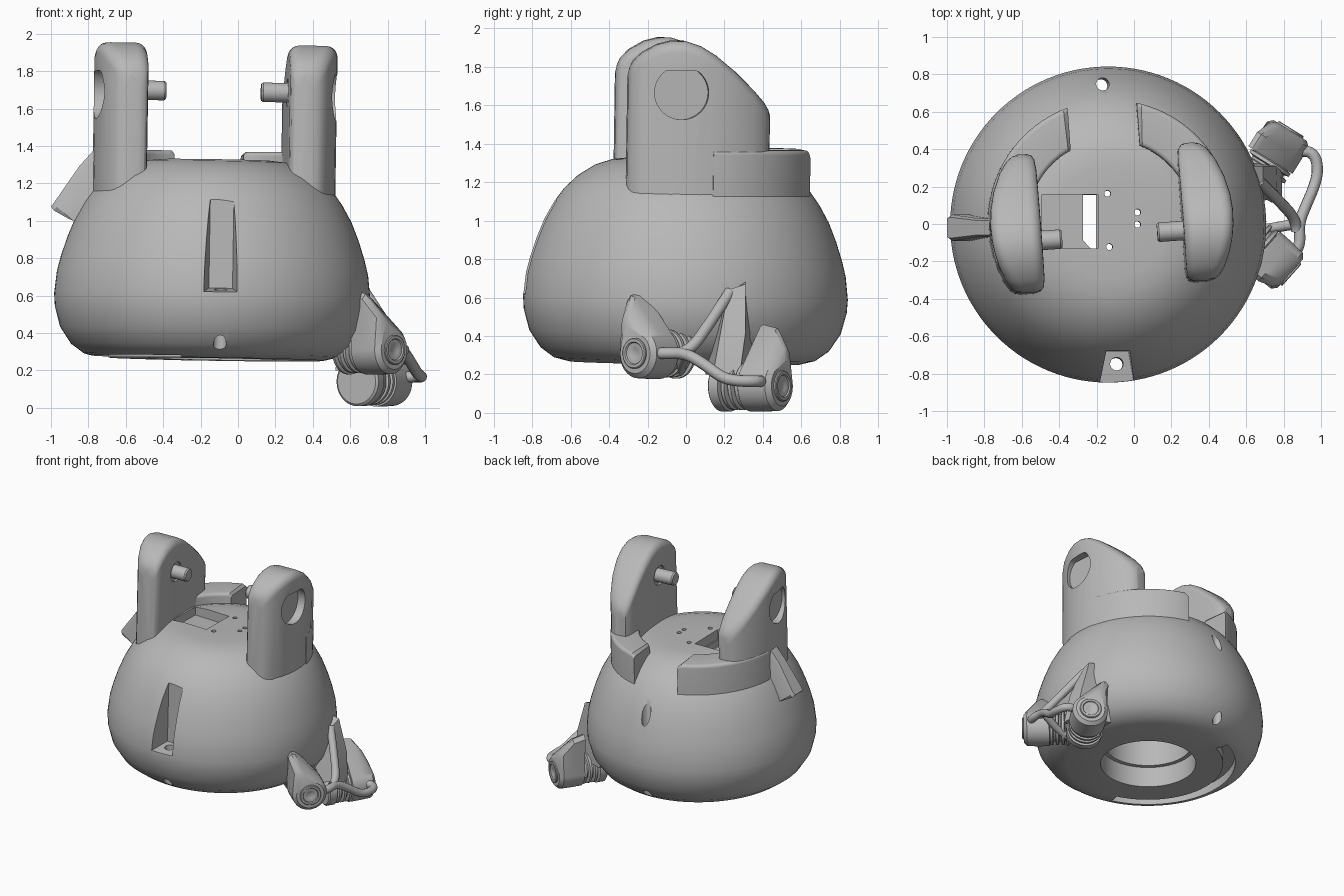
import bpy, bmesh
from math import sin, cos, acos, pi, radians, sqrt
from mathutils import Vector, Matrix, Euler

cube = bpy.data.objects.get("Cube")
if cube:
    bpy.data.objects.remove(cube, do_unlink=True)

GREY = (0.48, 0.48, 0.48, 1)
grey = bpy.data.materials.new("plain_grey")
grey.use_nodes = True
grey.diffuse_color = GREY
bsdf = next(n for n in grey.node_tree.nodes if n.type == 'BSDF_PRINCIPLED')
bsdf.inputs["Base Color"].default_value = GREY

Z = Vector((0, 0, 1))
parts = []
# The shell leans very slightly; the posts are also turned a little about z
LEAN = (Matrix.Translation((-0.135, 0, 0.8)) @ Euler((-0.015, 0.016, 0)).to_matrix().to_4x4()
        @ Matrix.Translation((0, 0, -0.8)))
TURN = LEAN @ Matrix.Rotation(radians(4), 4, 'Z')


def add(name, mesh):
    obj = bpy.data.objects.new(name, mesh)
    bpy.context.collection.objects.link(obj)
    mesh.materials.clear()
    mesh.materials.append(grey)
    parts.append(obj)
    return obj


def loft(name, sections, matrix=None):
    """Skin a row of equal point loops and cap both ends."""
    bm = bmesh.new()
    rings = [[bm.verts.new(p) for p in s] for s in sections]
    n = len(rings[0])
    for a, b in zip(rings, rings[1:]):
        for i in range(n):
            j = (i + 1) % n
            bm.faces.new((a[i], a[j], b[j], b[i]))
    bm.faces.new(rings[0][::-1])
    bm.faces.new(rings[-1])
    if matrix:
        bm.transform(matrix)
    bmesh.ops.recalc_face_normals(bm, faces=bm.faces)
    mesh = bpy.data.meshes.new(name)
    bm.to_mesh(mesh)
    bm.free()
    return add(name, mesh)


def lathe(name, origin, axis, profile, n=40, matrix=None):
    """Turn (distance, radius) pairs around an axis."""
    o, w = Vector(origin), Vector(axis).normalized()
    u = w.orthogonal().normalized()
    v = w.cross(u)
    return loft(name, [[o + w * t + (u * cos(2 * pi * i / n) + v * sin(2 * pi * i / n)) * r
                        for i in range(n)] for t, r in profile], matrix)


def box(name, x0, x1, y0, y1, z0, z1, matrix=None):
    return loft(name, [[(x0, y0, z), (x1, y0, z), (x1, y1, z), (x0, y1, z)]
                       for z in (z0, z1)], matrix)


def cut(target, *cutters):
    for c in cutters:
        mod = target.modifiers.new("cut", 'BOOLEAN')
        mod.operation, mod.solver, mod.object = 'DIFFERENCE', 'EXACT', c
        bpy.context.view_layer.update()
        graph = bpy.context.evaluated_depsgraph_get()
        mesh = bpy.data.meshes.new_from_object(target.evaluated_get(graph))
        target.modifiers.clear()
        target.data = mesh
        parts.remove(c)
        bpy.data.objects.remove(c, do_unlink=True)


def rounded(x0, x1, z0, z1, b, steps=5):
    """Upright rectangle with its two top corners rounded."""
    arc = [pi / 2 * k / steps for k in range(steps + 1)]
    return ([(x0, z0)] + [(x0 + b - b * cos(a), z1 - b + b * sin(a)) for a in arc]
            + [(x1 - b + b * sin(a), z1 - b + b * cos(a)) for a in arc] + [(x1, z0)])


# Domed shell with its cavity, pocket, slot and holes
shell_profile = [(.26, .6), (.28, .68), (.33, .75), (.42, .81), (.53, .84), (.6, .845),
                 (.72, .832), (.8, .812), (.9, .78), (1.0, .74), (1.09, .69), (1.16, .64),
                 (1.23, .567), (1.285, .48), (1.315, .39), (1.325, .3)]
shell = lathe("domed_shell", (0, 0, 0), Z, shell_profile, 112, LEAN)
cut(shell,
    lathe("cavity", (0, 0, 0), Z, [(.1, .35), (.42, .35), (.421, .32), (1.2, .32)], 64, LEAN),
    box("pocket", -.365, -.065, -.14, .15, 1.25, 1.5, LEAN),
    box("through_slot", -.145, -.075, -.14, .15, 1.0, 1.5, LEAN),
    loft("front_slot", [[(.045 - w, y, z0), (.045 + w, y, z0), (.045 + w, y, z1), (.045 - w, y, z1)]
                        for y, w, z0, z1 in ((-.68, .063, .63, 1.12), (-.9, .1, .6, 1.12))], LEAN),
    loft("base_groove", [[(r * cos(a), r * sin(a), z) for r, z in
                          ((.55, .1), (.64, .1), (.64, .34), (.55, .34))]
                         for a in [radians(115 + 5 * k) for k in range(29)]], LEAN))
for x, y in ((-.015, .155), (-.005, -.13), (.145, .055), (.145, -.01)):
    cut(shell, lathe("small_hole", (x, y, 1.1), Z, [(0, .017), (.4, .017)], 16, LEAN))
for x, y in ((-.035, .745), (.045, -.745)):
    cut(shell, lathe("edge_hole", (x, y, .1), Z, [(0, .035), (1.2, .035)], 24, LEAN))

# Pair of upright posts, each with an outer recess, a peg and a shoulder
post_rows = [(-.35, 1.76, .045), (-.342, 1.8, .02), (-.325, 1.835, .006), (-.28, 1.88, 0),
             (-.2, 1.925, 0), (-.13, 1.943, 0), (-.06, 1.943, 0), (.02, 1.918, 0), (.1, 1.87, 0),
             (.2, 1.79, 0), (.3, 1.695, 0), (.36, 1.63, .006), (.385, 1.59, .02), (.393, 1.56, .045)]
for side, s, peg in (("left", 1, .14), ("right", -1, .11)):
    rows = []
    for y, top, inset in post_rows:
        outer = sqrt(.65 ** 2 - y * y) - inset
        rows.append([(s * x, y, z) for x, z in rounded(.38 + inset, outer, 1.0, top, .06)])
    post = loft(side + "_post", rows, TURN)
    circle = [(-.08 + .14 * cos(k * pi / 24), min(1.79, 1.675 + .14 * sin(k * pi / 24)))
              for k in range(48)]
    cut(post, loft("recess", [[(s * x, y, z) for y, z in circle] for x in (.585, .8)], TURN),
        lathe("peg_seat", (s * .36, -.075, 1.69), (s, 0, 0), [(0, .075), (.035, .075)], 32, TURN))
    lathe(side + "_peg", (s * .42, -.075, 1.69), (-s, 0, 0),
          [(0, .052), (peg + .03, .052), (peg + .04, .045)], 32, TURN)
    start = radians(8)
    rows = []
    for k in range(19):
        inset = .02 if k == 18 else 0
        row = []
        for r, z in rounded(.44, .655, 1.0, 1.378 - inset, .025):
            a = start + (acos(.185 / r) - start) * (min(k, 17.6) / 17.6)
            row.append((s * r * cos(a), r * sin(a), z))
        rows.append(row)
    loft(side + "_shoulder", rows, TURN)

# Sloping fin on the outer side
fin = []
for x0, z0, x1, z1, w in ((-1.0, 1.075, -.905, 1.01, .06), (-.985, 1.095, -.88, 1.0, .07),
                          (-.85, 1.29, -.7, 1.0, .05), (-.76, 1.39, -.6, 1.05, .047)):
    fin.append([(x0, -.02 - w * .8, z0), (x0, -.02 + w * .8, z0),
                (x0 + .015, -.02 + w, z0 - .02), (x1, -.02 + w, z1),
                (x1, -.02 - w, z1), (x0 + .015, -.02 - w, z0 - .02)])
loft("side_fin", fin)


# Two clamp lugs: teardrop cap, screw and grooved spool
def teardrop(r, ax, az, steps=28):
    arc = [radians(177 + 230 * k / steps) for k in range(steps + 1)]
    return ([(r * cos(a), r * sin(a)) for a in arc]
            + [(ax + .03, az), (ax, az + .01), (ax - .025, az - .02)])


lugs = (("front", (.835, -.265, .31), (.74, -.66, 0), (.66, .74, 0), .34),
        ("back", (.835, .5, .14), (.53, .85, 0), (.85, -.53, 0), .38))
for name, origin, axis, across, length in lugs:
    o, w, p = Vector(origin), Vector(axis).normalized(), Vector(across)
    cap = [(0, .105, -.06, .13), (-.025, .13, -.09, .19), (-.1, .133, -.12, .29), (-.19, .133, -.12, .31)]
    loft(name + "_lug_cap", [[o + w * t + p * a + Z * b for a, b in teardrop(r, ax, az)]
                             for t, r, ax, az in cap])
    lathe(name + "_screw", o, w, [(-.01, .08), (.008, .08), (.012, .075), (.012, .06),
                                  (.005, .055), (.005, .03), (.002, .025)], 32)
    grooves = [(-.15, .1)]
    for k in range(3):
        t = -.19 - .042 * k
        grooves += [(t, .1), (t - .006, .125), (t - .024, .125), (t - .03, .1)]
    grooves += [(-.31, .1), (-.315, .132), (-length + .01, .132), (-length, .12)]
    lathe(name + "_spool", o, w, grooves, 40)

# Tall web that ties the back spool to the shell
loft("spool_web", [[(.52, .1, .2), (.79, .14, .2), (.79, .28, .2), (.52, .36, .2)],
                   [(.55, .15, .42), (.765, .18, .42), (.76, .31, .42), (.55, .34, .42)],
                   [(.6, .22, .64), (.69, .22, .64), (.69, .31, .67), (.6, .31, .69)]])


# Bent wire linking the two spools
def wire(name, points, radius=.03):
    data = bpy.data.curves.new(name, 'CURVE')
    data.dimensions = '3D'
    data.bevel_depth, data.bevel_resolution = radius, 4
    data.resolution_u, data.use_fill_caps = 6, True
    spline = data.splines.new('NURBS')
    spline.points.add(len(points) - 1)
    for q, co in zip(spline.points, points):
        q.co = (*co, 1)
    spline.use_endpoint_u, spline.order_u = True, 3
    temp = bpy.data.objects.new(name + "_path", data)
    bpy.context.collection.objects.link(temp)
    bpy.context.view_layer.update()
    graph = bpy.context.evaluated_depsgraph_get()
    mesh = bpy.data.meshes.new_from_object(temp.evaluated_get(graph))
    bpy.data.objects.remove(temp, do_unlink=True)
    add(name, mesh)


wire("link_hook", [(.74, -.17, .31), (.86, -.16, .31), (.89, -.1, .31), (.88, 0, .31),
                   (.92, .1, .25), (.96, .19, .18), (.985, .28, .165), (.97, .37, .165),
                   (.9, .4, .165), (.78, .36, .165)])
wire("link_strut", [(.87, -.04, .31), (.87, .02, .32), (.78, .12, .46), (.67, .23, .63)])
wire("link_brace", [(.87, 0, .31), (.8, -.01, .28), (.7, -.03, .24), (.62, -.03, .22)], .028)

# Smooth shading that keeps the hard edges
bpy.ops.object.select_all(action='DESELECT')
for obj in parts:
    obj.select_set(True)
bpy.context.view_layer.objects.active = shell
bpy.ops.object.shade_smooth_by_angle(angle=radians(32))
